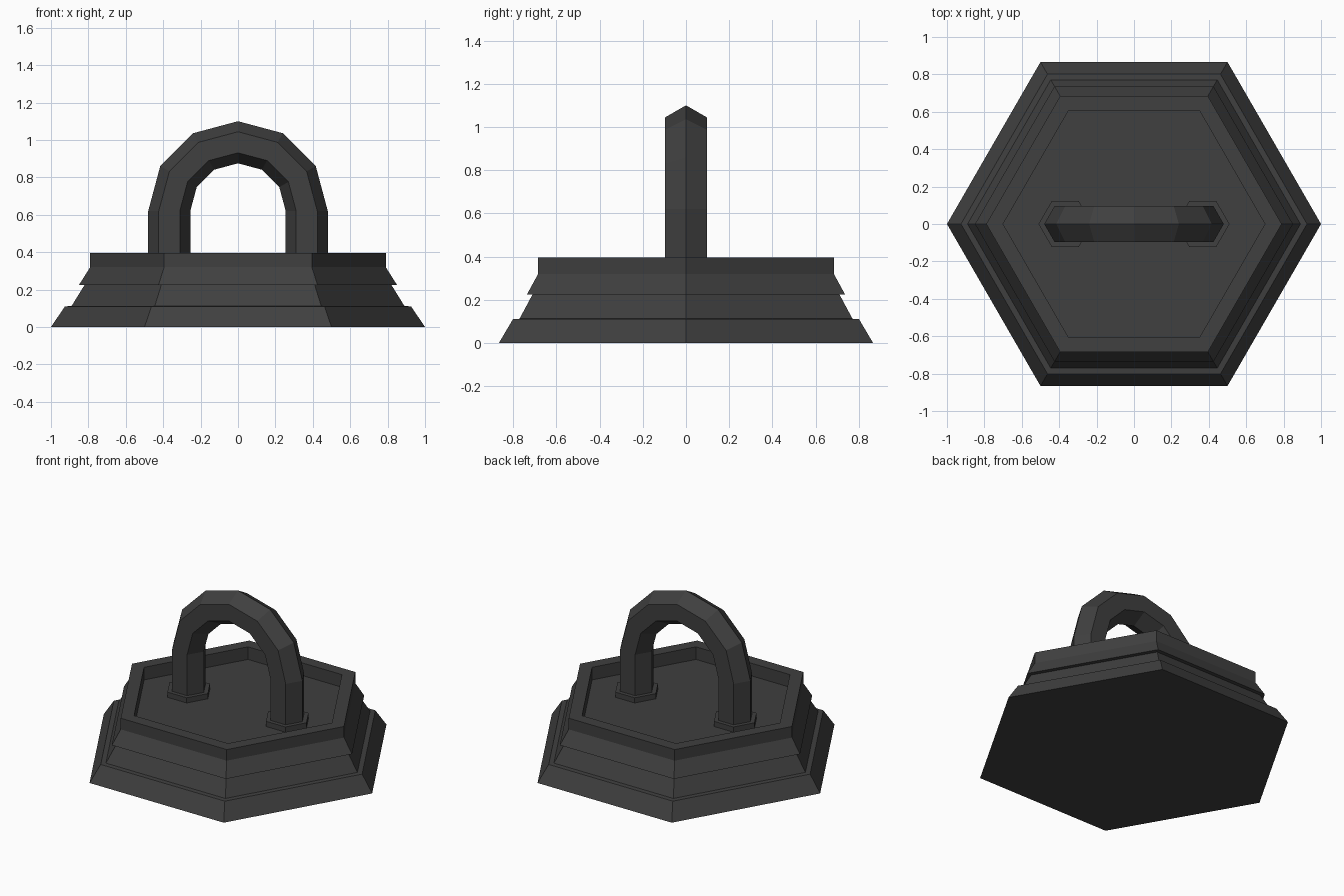
import bpy, bmesh
from math import sin, cos, pi

cube = bpy.data.objects.get("Cube")
if cube:
    bpy.data.objects.remove(cube, do_unlink=True)

# Single dark iron colour
iron = bpy.data.materials.new("dark iron grey")
iron.use_nodes = True
colour = (0.05, 0.05, 0.05, 1)
iron.diffuse_color = colour
bsdf = next(n for n in iron.node_tree.nodes if n.type == "BSDF_PRINCIPLED")
bsdf.inputs["Base Color"].default_value = colour

SIDES = 6
FLOOR = 0.31      # height of the recessed top
ARCH = 0.3675     # handle centreline radius
SPRING = 0.62     # height where the arch begins


def hex_loft(name, rings):
    """Skin a list of six-point rings, capping both ends."""
    bm = bmesh.new()
    loops = [[bm.verts.new(p) for p in ring] for ring in rings]
    for a, b in zip(loops, loops[1:]):
        for i in range(SIDES):
            j = (i + 1) % SIDES
            bm.faces.new((a[i], a[j], b[j], b[i]))
    bm.faces.new(loops[0][::-1])
    bm.faces.new(loops[-1])
    bmesh.ops.recalc_face_normals(bm, faces=bm.faces[:])
    mesh = bpy.data.meshes.new(name)
    bm.to_mesh(mesh)
    bm.free()
    mesh.materials.append(iron)
    obj = bpy.data.objects.new(name, mesh)
    bpy.context.collection.objects.link(obj)
    return obj


def flat_ring(r, z, cx=0):
    return [(cx + r * cos(i * pi / 3), r * sin(i * pi / 3), z) for i in range(SIDES)]


# Stepped hexagonal base with a raised rim and sunken floor
profile = [(1.0, 0), (0.925, 0.11), (0.89, 0.112), (0.82, 0.225), (0.85, 0.225),
           (0.79, 0.32), (0.79, 0.395), (0.70, 0.395), (0.70, FLOOR)]
hex_loft("stepped_base", [flat_ring(r, z) for r, z in profile])


# Arched handle with a hexagonal section
def handle_ring(angle, z, r=0.1125):
    ring = []
    for i in range(SIDES):
        d = ARCH + r * cos(i * pi / 3)
        ring.append((d * cos(angle), r * sin(i * pi / 3), z + d * sin(angle)))
    return ring


arch = [handle_ring(k * pi / 6, SPRING) for k in range(7)]
hex_loft("handle", [handle_ring(0, FLOOR)] + arch + [handle_ring(pi, FLOOR)])

# Collar plates where the handle meets the floor
for side, x in (("left", ARCH), ("right", -ARCH)):
    hex_loft(side + "_handle_collar",
             [flat_ring(0.143, FLOOR, x), flat_ring(0.143, FLOOR + 0.035, x)])
